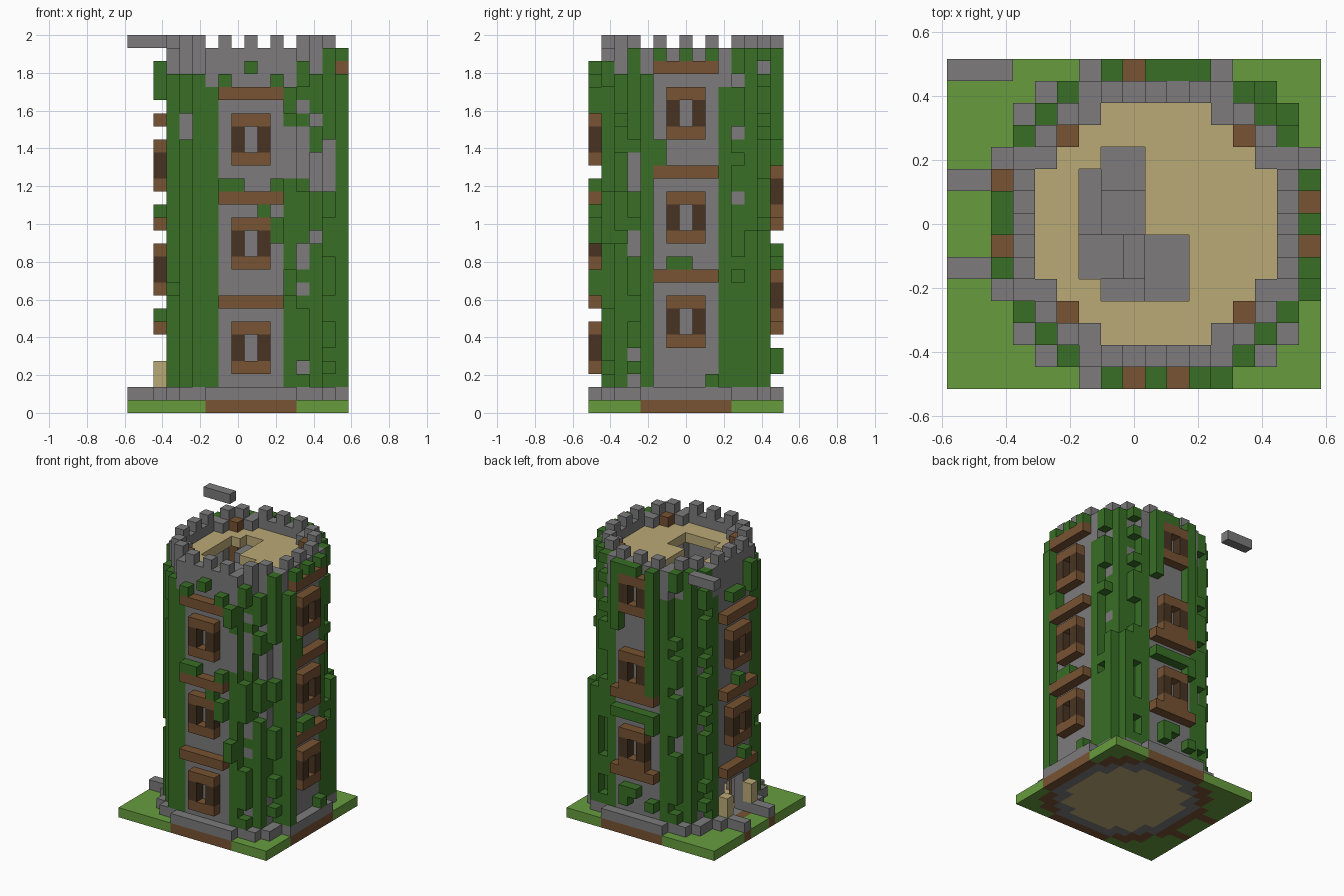
import bpy
import bmesh
import random
from mathutils import Vector

random.seed(4)
cube = bpy.data.objects.get("Cube")
if cube:
    bpy.data.objects.remove(cube, do_unlink=True)

UNIT = 2 / 29            # edge of one block
NX, NY = 17, 15          # footprint in blocks
CX, CY = 9, 7            # tower axis
blocks = {}              # (i, j, k) -> (part, colour)


def linear(c):
    c /= 255
    return c / 12.92 if c < 0.04 else ((c + 0.055) / 1.055) ** 2.4


def material(name, r, g, b):
    m = bpy.data.materials.new(name)
    colour = (linear(r), linear(g), linear(b), 1)
    m.diffuse_color = colour
    m.use_nodes = True
    shader = m.node_tree.nodes["Principled BSDF"]
    shader.inputs["Base Color"].default_value = colour
    shader.inputs["Roughness"].default_value = 0.9
    return m


MATS = {
    "stone": material("stone grey", 125, 123, 124),
    "vine": material("vine green", 56, 111, 38),
    "grass": material("grass green", 103, 156, 62),
    "wood": material("wood brown", 119, 83, 50),
    "dark": material("dark wood", 72, 52, 34),
    "sand": material("sand", 187, 170, 118),
}


def put(part, colour, i, j, low, high=None):
    """Fill a vertical run of blocks."""
    for k in range(low, (low if high is None else high) + 1):
        blocks[i, j, k] = (part, colour)


def face_cell(side, a):
    """Cell on the outer ring of a side, a steps from its middle."""
    return {"front": (CX + a, 0), "right": (16, CY + a),
            "back": (CX - a, 14), "left": (2, CY - a)}[side]


# Ground, wall, plinth, deck and battlements, by distance from the axis
for i in range(NX):
    for j in range(NY):
        dx, dy = abs(i - CX), abs(j - CY)
        r2 = dx * dx + dy * dy
        put("ground", "grass", i, j, 0)
        if r2 <= 32:
            put("ground_floor", "sand", i, j, 0)
            put("roof_deck", "sand", i, j, 26)
            if r2 == 32:
                put("corner_post", "wood", i, j, 1, 27)
        elif r2 <= 45:
            put("tower_wall", "stone", i, j, 0, 27)
            if r2 == 45:
                put("mossy_wall", "vine", i, j, 2, 24)
            if r2 == 41:
                for k in range(2, 25):
                    if random.random() < 0.85:
                        put("mossy_wall", "vine", i, j, k)
            if r2 == 41 or (max(dx, dy) == 6 and min(dx, dy) % 2 == 0):
                put("battlement", "stone", i, j, 28)
        elif r2 <= 61:
            put("ground", "wood", i, j, 0)
            put("plinth", "stone", i, j, 1)

# Vines on the rounded corners
for sx in (-1, 1):
    for sy in (-1, 1):
        top = 25 if sy < 0 else 27
        put("corner_vine", "vine", CX + 5 * sx, CY + 5 * sy, 2, top)
        cover = 0.9 if sx < 0 and sy < 0 else 0.6
        for dx, dy in ((4, 6), (6, 4)):
            cell = (CX + dx * sx, CY + dy * sy)
            for k in range(2, top):
                if random.random() < cover:
                    put("corner_vine", "vine", *cell, k)
            put("corner_vine", "vine", *cell, top)
put("corner_vine", "vine", 15, 3, 21, 27)
put("corner_vine", "vine", 13, 1, 26)
for cell in ((15, 12), (14, 13)):
    put("corner_vine", "vine", *cell, 2, 13)

# Weathered corner: bare stone towards the front, moss on the side
for i, j, rows in ((13, 1, (9, 11, 18, 19, 20, 21, 23)),
                   (14, 2, (13, 17, 18, 19, 22)),
                   (15, 3, (17, 18, 19, 20)),
                   (4, 2, (21, 22))):
    for k in rows:
        blocks.pop((i, j, k), None)
        put("tower_wall", "stone", i, j + 1, k)
put("weathered_corner", "vine", 12, 1, 18, 21)
put("weathered_corner", "vine", 13, 2, 18, 21)
put("weathered_corner", "vine", 12, 1, 10)

# Windows with shutters, and the wide beams between them
SIDES = {
    "front": ((3, 11, 19), (8, 16, 24)),
    "right": ((5, 13, 21), (10, 18, 26)),
    "back": ((7, 15, 23), (6, 14)),
    "left": ((9, 17), (6, 14, 22)),
}
for side, (windows, beams) in SIDES.items():
    for k in windows:
        for a in (-1, 0, 1):
            cell = face_cell(side, a)
            put("window_frame", "wood", *cell, k)
            put("window_frame", "wood", *cell, k + 3)
            if a:
                put("shutter", "dark", *cell, k + 1, k + 2)
    for k in beams:
        for a in range(-2, 3):
            put("beam", "wood", *face_cell(side, a), k)

# Hanging vines on the flat sides: side, step, bottom, top
HANGING = (
    ("front", 1, 15, 15), ("front", 2, 13, 14), ("front", 0, 26, 26),
    ("front", -2, 17, 17), ("front", -1, 17, 17), ("front", 3, 23, 24),
    ("front", 2, 17, 17), ("front", 3, 9, 10), ("front", -2, 25, 25),
    ("front", 2, 25, 25),
    ("right", -3, 2, 25), ("right", -1, 11, 11), ("right", 0, 11, 11),
    ("right", 2, 2, 2), ("right", -2, 19, 20), ("right", 2, 27, 27),
    ("right", 0, 27, 27), ("right", -2, 27, 27),
    ("back", 2, 15, 27), ("back", -2, 21, 27), ("back", 0, 27, 27),
    ("back", -1, 27, 27), ("back", -2, 12, 12), ("back", -1, 12, 12),
    ("back", 0, 12, 12), ("back", 1, 12, 12), ("back", 2, 11, 12),
    ("back", -1, 3, 4), ("back", 2, 3, 3), ("back", 0, 4, 4),
    ("left", 2, 24, 26), ("left", -1, 24, 24), ("left", 0, 24, 24),
    ("left", 0, 15, 15), ("left", 1, 7, 7),
)
for side, a, low, high in HANGING:
    for k in range(low, high + 1):
        cell = face_cell(side, a)
        if (*cell, k) not in blocks:
            put("hanging_vine", "vine", *cell, k)

# Doorway with posts and path kerbs
for j in (6, 7, 8):
    for k in (1, 2, 3, 4):
        blocks.pop((3, j, k), None)
    blocks.pop((2, j, 1), None)
for j in (5, 9):
    put("door_post", "sand", 2, j, 2, 3)
    for i in (0, 1):
        put("ground", "wood", i, j, 0)
        put("path_kerb", "stone", i, j, 1)

# Stairwell and its turning steps
stairs = [(8, 10, 9), (7, 10, 9), (8, 8, 7), (7, 8, 7), (6, 9, 7),
          (8, 6, 5), (7, 6, 5), (6, 6, 5), (7, 4, 4), (8, 4, 4),
          (9, 6, 4), (10, 6, 4)]
for n, (i, back, front) in enumerate(stairs):
    for j in range(front, back + 1):
        blocks.pop((i, j, 26), None)
        put("stair", "stone", i, j, 25 - n // 2)

# Loose block beside the battlements
for i in range(3):
    put("floating_block", "stone", i, 14, 28)

# Turn each part into a mesh of exposed faces
AXES = [Vector(v) for v in ((1, 0, 0), (0, 1, 0), (0, 0, 1))]
COLOURS = list(MATS)
origin = Vector((NX / 2, NY / 2, 0))
for part in sorted({p for p, c in blocks.values()}):
    bm = bmesh.new()
    mesh = bpy.data.meshes.new(part)
    for m in MATS.values():
        mesh.materials.append(m)
    for cell, (p, c) in blocks.items():
        if p != part:
            continue
        centre = Vector(cell) + Vector((0.5, 0.5, 0.5)) - origin
        for n in range(3):
            for s in (-1, 1):
                d = AXES[n] * s
                if tuple(int(a + b) for a, b in zip(cell, d)) in blocks:
                    continue
                u, v = AXES[(n + 1) % 3] / 2, AXES[(n + 2) % 3] / 2 * s
                mid = centre + d / 2
                ring = (mid - u - v, mid + u - v, mid + u + v, mid - u + v)
                face = bm.faces.new([bm.verts.new(q * UNIT) for q in ring])
                bare = part == "weathered_corner" and n == 1
                face.material_index = COLOURS.index("stone" if bare else c)
    bmesh.ops.remove_doubles(bm, verts=bm.verts, dist=UNIT / 100)
    bmesh.ops.dissolve_limit(bm, angle_limit=0.01, verts=bm.verts,
                             edges=bm.edges, delimit={'MATERIAL'})
    bm.to_mesh(mesh)
    bm.free()
    bpy.context.collection.objects.link(bpy.data.objects.new(part, mesh))
